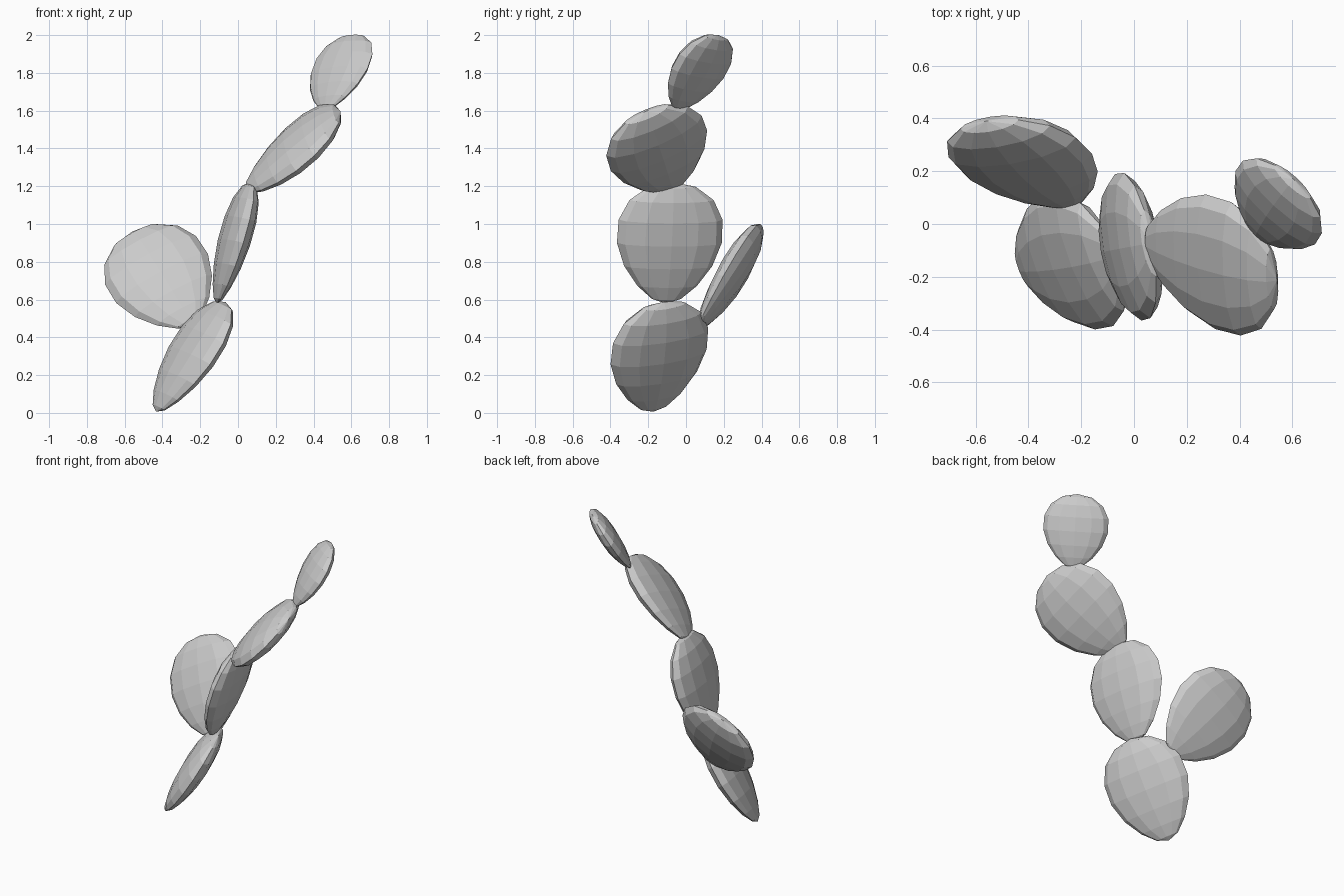
import bpy, bmesh
from mathutils import Vector, Matrix

if "Cube" in bpy.data.objects:
    bpy.data.objects.remove(bpy.data.objects["Cube"])


def pad(name, centre, axis, normal, length, width, thick):
    """Low-poly teardrop cactus pad: a flattened sphere, poles at base and tip."""
    a = Vector(axis).normalized()
    n = Vector(normal)
    n = (n - a * n.dot(a)).normalized()
    w = n.cross(a)
    bm = bmesh.new()
    bmesh.ops.create_uvsphere(bm, u_segments=12, v_segments=8, radius=1)
    for v in bm.verts:
        p = v.co
        # taper towards the base
        k = 1 + 0.19 * p.z - 0.12 * max(0, -p.z) ** 2
        v.co = Vector((p.x * k * width, p.y * k * thick, p.z * length))
    m = Matrix((w, n, a)).transposed()
    if m.determinant() < 0:
        m = Matrix((-w, n, a)).transposed()
    bmesh.ops.transform(bm, matrix=m.to_4x4(), verts=bm.verts)
    bmesh.ops.recalc_face_normals(bm, faces=bm.faces[:])
    me = bpy.data.meshes.new(name)
    bm.to_mesh(me)
    bm.free()
    ob = bpy.data.objects.new(name, me)
    ob.location = centre
    bpy.context.collection.objects.link(ob)
    return ob


# name, centre, growth axis, flat-face normal, half length / width / thickness
pad("bottom_pad", (-0.25, -0.145, 0.297), (0.53, 0.08, 0.84), (0.78, 0.39, -0.49), 0.345, 0.277, 0.075)
pad("side_pad", (-0.402, 0.229, 0.712), (-0.47, 0.48, 0.74), (0.137, 0.854, -0.50), 0.335, 0.278, 0.075)
pad("middle_pad", (-0.022, -0.088, 0.90), (0.27, 0.05, 0.96), (0.951, 0.171, -0.257), 0.334, 0.282, 0.073)
pad("upper_pad", (0.29, -0.143, 1.388), (0.75, -0.21, 0.62), (0.627, 0.338, -0.70), 0.335, 0.277, 0.076)
pad("top_pad", (0.535, 0.062, 1.803), (0.30, 0.45, 0.84), (0.612, 0.586, -0.5325), 0.236, 0.206, 0.056)
